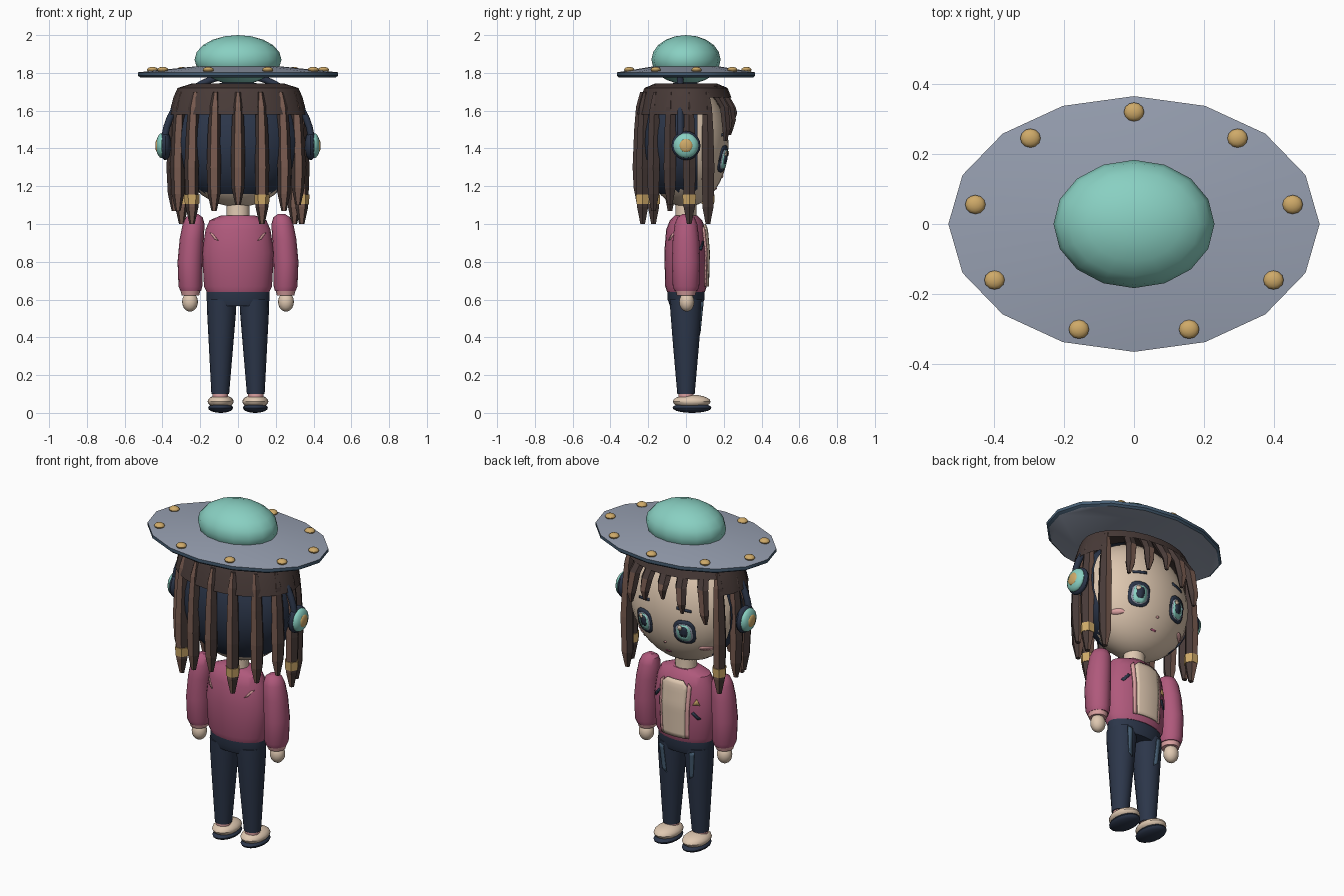
import bpy, bmesh, math
from mathutils import Vector

if "Cube" in bpy.data.objects:
    bpy.data.objects.remove(bpy.data.objects["Cube"])


def material(name, r, g, b):
    m = bpy.data.materials.new(name)
    m.use_nodes = True
    m.diffuse_color = (r, g, b, 1)
    m.node_tree.nodes["Principled BSDF"].inputs["Base Color"].default_value = (r, g, b, 1)
    return m


TEAL = material("teal", .25, .63, .54)
GREY = material("blue_grey", .31, .35, .44)
GOLD = material("gold", .62, .40, .14)
PINK = material("raspberry", .43, .10, .20)
BLUSH = material("light_pink", .72, .36, .36)
SKIN = material("cream", .74, .58, .44)
NAVY = material("navy", .025, .037, .068)
BROWN = material("dark_brown", .065, .043, .039)
TAN = material("light_brown", .19, .105, .08)
SLATE = material("slate", .06, .11, .17)
smooth = []


def finish(name, bm, *mats, soft=True):
    me = bpy.data.meshes.new(name)
    bm.to_mesh(me)
    bm.free()
    ob = bpy.data.objects.new(name, me)
    bpy.context.collection.objects.link(ob)
    for m in mats:
        me.materials.append(m)
    if soft:
        smooth.append(ob)
    return ob


def ball(name, centre, radii, mat, segs=16, rings=10):
    bm = bmesh.new()
    bmesh.ops.create_uvsphere(bm, u_segments=segs, v_segments=rings, radius=1)
    bmesh.ops.scale(bm, vec=radii, verts=bm.verts)
    bmesh.ops.translate(bm, vec=centre, verts=bm.verts)
    return finish(name, bm, mat)


def loft_mesh(rings, segs):
    """Stack of elliptical rings (z, rx, ry, cx, cy), capped at both ends."""
    bm, loops = bmesh.new(), []
    for z, rx, ry, cx, cy in rings:
        turn = [2 * math.pi * i / segs for i in range(segs)]
        loops.append([bm.verts.new((cx + rx * math.cos(a), cy + ry * math.sin(a), z)) for a in turn])
    for lo, hi in zip(loops, loops[1:]):
        for i in range(segs):
            j = (i + 1) % segs
            bm.faces.new((lo[i], lo[j], hi[j], hi[i]))
    bm.faces.new(loops[0][::-1])
    bm.faces.new(loops[-1])
    bmesh.ops.recalc_face_normals(bm, faces=bm.faces)
    return bm


def loft(name, rings, mat, segs=16, cx=0, cy=0, soft=True):
    full = [r if len(r) == 5 else (*r, cx, cy) for r in rings]
    return finish(name, loft_mesh(full, segs), mat, soft=soft)


def patch(name, outline, surface, mat, lift=.006, side=1):
    """Thin plate cut from an outline in x, z and wrapped on a surface."""
    bm = bmesh.new()
    bm.faces.new([bm.verts.new((x, 0, z)) for x, z in outline])
    for axis in (0, 2):
        vals = [v.co[axis] for v in bm.verts]
        normal = Vector((axis == 0, 0, axis == 2))
        cuts = int((max(vals) - min(vals)) / .025)
        for k in range(1, cuts + 1):
            at = min(vals) + (max(vals) - min(vals)) * k / (cuts + 1)
            bmesh.ops.bisect_plane(bm, geom=bm.verts[:] + bm.edges[:] + bm.faces[:],
                                   plane_co=normal * at, plane_no=normal)
    for v in bm.verts:
        v.co.y = side * (surface(v.co.x, v.co.z) + lift)
    bmesh.ops.recalc_face_normals(bm, faces=bm.faces)
    if sum(f.normal.y for f in bm.faces) * side < 0:
        bmesh.ops.reverse_faces(bm, faces=bm.faces)
    ob = finish(name, bm, mat)
    mod = ob.modifiers.new("thickness", "SOLIDIFY")
    mod.thickness = .008


def oval(cx, cz, rx, rz, power=1.0, n=16):
    pts = []
    for i in range(n):
        c, s = math.cos(2 * math.pi * i / n), math.sin(2 * math.pi * i / n)
        pts.append((cx + rx * math.copysign(abs(c) ** power, c), cz + rz * math.copysign(abs(s) ** power, s)))
    return pts


# Saucer hat with dome and lights
hat = loft_mesh([(1.775, .515, .355, 0, 0), (1.785, .53, .365, 0, 0),
                 (1.803, .53, .365, 0, 0), (1.835, .22, .17, 0, 0)], 16)
for f in hat.faces:
    f.material_index = int(f.calc_center_median().z < 1.805 and abs(f.normal.z) < .9)
finish("hat_brim", hat, GREY, SLATE)
ball("hat_dome", (0, 0, 1.87), (.23, .183, .13), TEAL)
for i in range(9):
    a = math.radians(40 * i)
    ball(f"hat_light_{i}", (.46 * math.sin(a), .32 * math.cos(a), 1.816), (.029, .027, .016), GOLD, 12, 8)

# Head, hair base and hair band
HZ, HX, HY, HR = 1.42, .325, .225, .33
ball("head", (0, 0, HZ), (HX, HY, HR), SKIN, 32, 20)
bm = bmesh.new()
bmesh.ops.create_uvsphere(bm, u_segments=24, v_segments=16, radius=1)
bmesh.ops.scale(bm, vec=(.345, .245, .33), verts=bm.verts)
bmesh.ops.translate(bm, vec=(0, 0, 1.43), verts=bm.verts)
for co, no in (((0, .06, 0), (0, 1, 0)), ((0, 0, 1.16), (0, 0, -1))):
    bmesh.ops.bisect_plane(bm, geom=bm.verts[:] + bm.edges[:] + bm.faces[:],
                           plane_co=co, plane_no=no, clear_outer=True)
finish("hair_base", bm, NAVY)
band = loft_mesh([(1.58, .365, .26, 0, 0), (1.67, .342, .24, 0, 0),
                  (1.72, .32, .22, 0, 0), (1.745, .24, .16, 0, 0)], 24)
cut = [f for f in band.faces if f.calc_center_median().z < 1.65
       and (f.calc_center_median().y > .1 or f.normal.z < -.9)]
bmesh.ops.delete(band, geom=cut, context="FACES")
finish("hair_band", band, BROWN)


# Dreadlocks: faceted, with a lighter strip front and back
def lock(name, rings):
    bm = loft_mesh(rings, 6)
    for f in bm.faces:
        f.normal_update()
        f.material_index = int(abs(f.normal.y) > .9)
    finish(name, bm, BROWN, TAN, soft=False)


def long_lock(name, degrees, end, gold):
    a = math.radians(degrees)
    x, y = .335 * math.sin(a), -.245 * math.cos(a)
    shape = [(end, .014, 1.01), (end + .09, .034, 1.01), (1.3, .038, 1.02),
             (1.5, .034, 1.0), (1.62, .028, .98), (1.7, .014, .94)]
    lock(name, [(z, r, r, x * k, y * k) for z, r, k in shape])
    if gold:
        z = 1.13
        loft(name + "_ring", [(z - .025, .038, .038), (z + .025, .041, .041)], GOLD, 6, x * 1.01, y * 1.01, False)


long_lock("lock_back", 0, 1.1, False)
for side, ends, golds in ((1, (1, 1.07, 1.1, 1, 1.0), (0, 3)), (-1, (1.07, 1, 1.07, 1.07, 1), (1, 4))):
    label = "left" if side > 0 else "right"
    for i, end in enumerate(ends):
        long_lock(f"lock_{label}_{i}", side * (22 + 24 * i), end, i in golds)
for i, (x, end) in enumerate(((-.235, 1.42), (-.125, 1.47), (-.02, 1.53), (.09, 1.49), (.19, 1.44))):
    y = .245 * math.sqrt(1 - (x / .36) ** 2)
    lock(f"fringe_{i}", [(end, .01, .01, x * 1.1, y), (end + .06, .029, .024, x * 1.08, y + .006),
                         (1.62, .036, .026, x, y - .005), (1.73, .034, .03, x * .85, y - .07)])


# Face details
def on_head(x, z):
    return HY * math.sqrt(max(0, 1 - (x / HX) ** 2 - ((z - HZ) / HR) ** 2))


for s, label in ((1, "left"), (-1, "right")):
    ex, ez = .13 * s, 1.345
    layers = (("lash", NAVY, .06, .072, 0), ("eye_white", GREY, .046, .054, -.004),
              ("iris", TEAL, .037, .05, -.004), ("pupil", NAVY, .022, .032, .004))
    for k, (part, mat, rx, rz, dz) in enumerate(layers):
        patch(f"{part}_{label}", oval(ex, ez + dz, rx, rz, .75), on_head, mat, .004 + .003 * k)
    patch(f"glint_{label}", oval(ex + .016, ez + .028, .012, .014), on_head, SKIN, .016)
    patch(f"cheek_{label}", oval(.215 * s, 1.24, .03, .014), on_head, BLUSH, .004)
    patch(f"brow_{label}", [(s * x, z) for x, z in ((.09, 1.475), (.17, 1.465), (.17, 1.478), (.09, 1.49))],
          on_head, NAVY, .004)
patch("nose", oval(0, 1.25, .008, .006), on_head, BLUSH, .004)
patch("mouth", oval(0, 1.185, .018, .005), on_head, PINK, .004)

# Headphones
curve = bpy.data.curves.new("headphone_band", "CURVE")
curve.dimensions = "3D"
curve.bevel_depth = .018
curve.bevel_resolution = 2
path = curve.splines.new("POLY")
path.points.add(24)
for i, p in enumerate(path.points):
    a = math.pi * i / 24
    p.co = (.39 * math.cos(a), -.03, 1.42 + .37 * math.sin(a), 1)
curve.materials.append(NAVY)
bpy.context.collection.objects.link(bpy.data.objects.new("headphone_band", curve))
for s, label in ((1, "left"), (-1, "right")):
    ball(f"ear_cushion_{label}", (.385 * s, 0, 1.415), (.032, .077, .077), NAVY)
    ball(f"ear_cup_{label}", (.404 * s, 0, 1.415), (.03, .066, .066), TEAL)
    ball(f"ear_button_{label}", (.426 * s, 0, 1.415), (.012, .036, .036), GOLD)

# Jacket
TORSO = [(.64, .165, .1), (.67, .18, .11), (.85, .19, .115), (.97, .172, .105),
         (1.02, .15, .085), (1.045, .09, .06)]


def on_torso(x, z):
    for (z0, a0, b0), (z1, a1, b1) in zip(TORSO, TORSO[1:]):
        if z <= z1:
            t = (z - z0) / (z1 - z0)
            a, b = a0 + (a1 - a0) * t, b0 + (b1 - b0) * t
            return b * math.sqrt(max(0, 1 - (x / a) ** 2))
    return TORSO[-1][2]


loft("jacket", TORSO, PINK, 24)
loft("neck", [(1.0, .065, .06), (1.04, .06, .055), (1.13, .06, .055)], SKIN)
patch("shirt", [(-.07, .67), (.07, .67), (.08, .97), (.05, 1.0), (-.05, 1.0), (-.08, .97)], on_torso, SKIN, .012)
patch("chest_triangle", [(-.145, .87), (-.11, .87), (-.128, .905)], on_torso, GOLD)
patch("chest_slash", [(-.15, .79), (-.135, .785), (-.105, .82), (-.115, .83)], on_torso, NAVY)
patch("side_slash", [(.15, .87), (.14, .86), (.105, .9), (.115, .91)], on_torso, NAVY)
for s, label in ((1, "left"), (-1, "right")):
    patch(f"lapel_{label}", [(s * x, z) for x, z in ((.07, .67), (.09, .67), (.1, .97), (.08, .99))],
          on_torso, BLUSH, .009)
    patch(f"back_mark_{label}", [(s * x, z) for x, z in ((.105, .912), (.125, .92), (.15, .955), (.135, .95))],
          on_torso, BLUSH, .005, -1)
    # Arm, cuff and hand
    loft(f"sleeve_{label}", [(.645, .055, .06, .25 * s, 0), (.67, .063, .07, .252 * s, 0),
                             (.8, .067, .075, .253 * s, 0), (.92, .064, .07, .245 * s, 0),
                             (1.0, .058, .06, .235 * s, 0), (1.035, .045, .045, .232 * s, 0),
                             (1.052, .02, .02, .23 * s, 0)], PINK)
    loft(f"cuff_{label}", [(.622, .046, .048), (.66, .056, .06)], BLUSH, 16, .252 * s)
    ball(f"hand_{label}", (.254 * s, .004, .588), (.042, .04, .052), SKIN)

# Trousers and shoes
loft("waist", [(.565, .155, .085), (.6, .168, .097), (.655, .165, .097)], NAVY, 24)
for s, label in ((1, "left"), (-1, "right")):
    loft(f"leg_{label}", [(.1, .047, .046, .094 * s, 0), (.35, .064, .068, .09 * s, 0),
                          (.54, .077, .083, .087 * s, 0), (.6, .078, .086, .086 * s, 0)], NAVY)
    patch(f"jean_patch_{label}", [(s * x, z) for x, z in ((.075, .42), (.1, .44), (.115, .59), (.085, .58))],
          lambda x, z: (.03 + .1 * z) * math.sqrt(1 - ((abs(x) - .088) / .075) ** 2), SLATE, .005)
    loft(f"sock_{label}", [(.07, .04, .04), (.115, .042, .041)], BLUSH, 16, .094 * s)
    ball(f"sole_{label}", (.092 * s, .032, .027), (.066, .103, .027), NAVY)
    ball(f"shoe_{label}", (.092 * s, .03, .06), (.069, .1, .036), SKIN)

# Soft shading with sharp creases
bpy.ops.object.select_all(action="DESELECT")
for ob in smooth:
    ob.select_set(True)
bpy.context.view_layer.objects.active = smooth[0]
bpy.ops.object.shade_smooth_by_angle(angle=math.radians(35))
